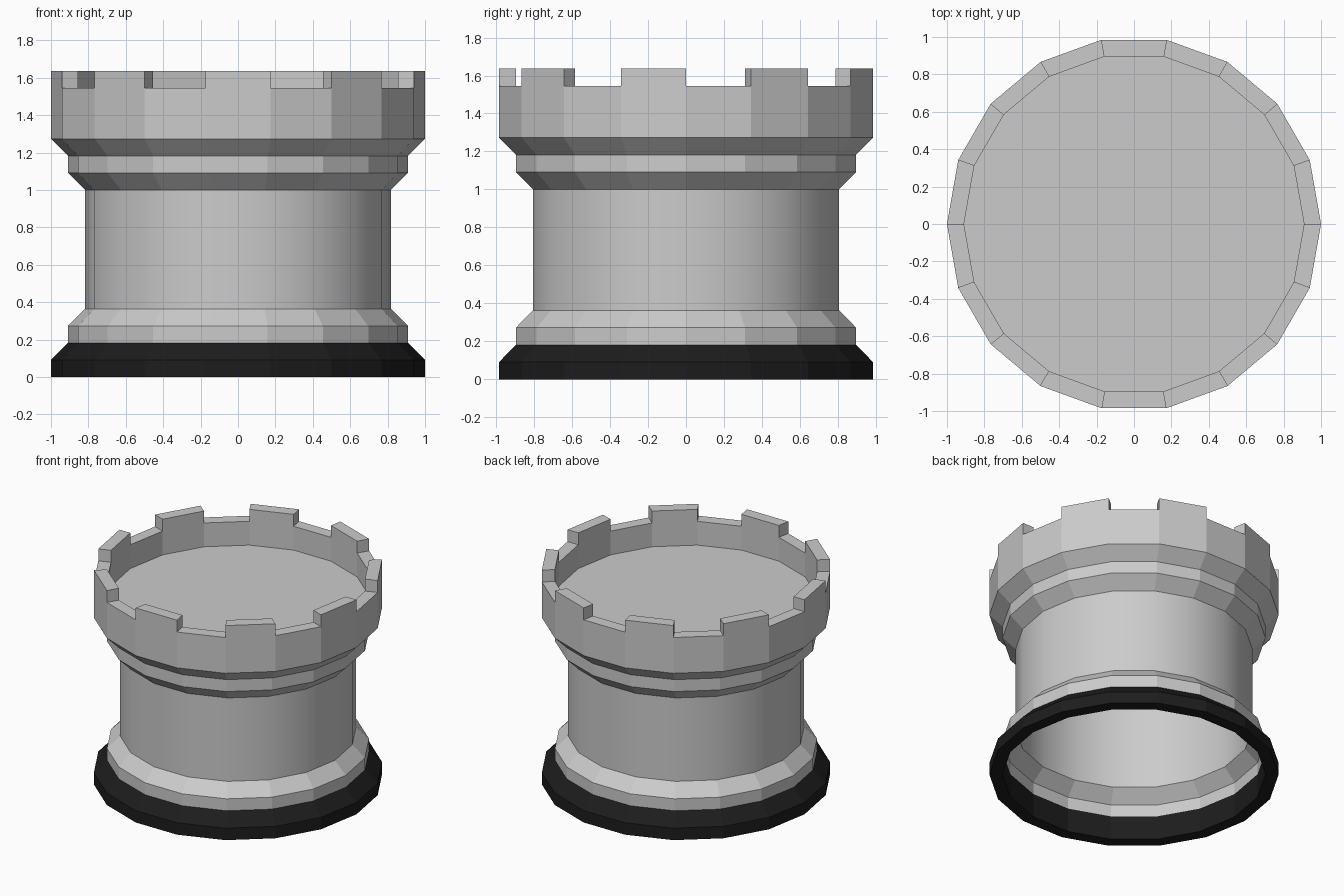
import bpy, bmesh, math

if "Cube" in bpy.data.objects:
    bpy.data.objects.remove(bpy.data.objects["Cube"])

N = 18          # sides of the tower
U = 1 / 11      # design unit: every size is a whole number of these


def add_lathe(name, profile, smooth=False, cap=False, closed=False, merlon_step=None, material=None):
    """Turn a (radius, height) profile around z with N flat sides."""
    bm = bmesh.new()
    rings = []
    for r, z in profile:
        rings.append([bm.verts.new((r * U * math.cos(2 * math.pi * i / N),
                                    r * U * math.sin(2 * math.pi * i / N), z * U))
                      for i in range(N)])
    pairs = list(zip(rings, rings[1:]))
    if closed:
        pairs.append((rings[-1], rings[0]))
    bands = []
    for low, high in pairs:
        bands.append([bm.faces.new((low[i], low[(i + 1) % N], high[(i + 1) % N], high[i]))
                      for i in range(N)])
    if cap:
        bm.faces.new(rings[-1])
    # raise every second sector of one band into a merlon
    if merlon_step is not None:
        res = bmesh.ops.extrude_discrete_faces(bm, faces=bands[merlon_step][1::2])
        verts = {v for f in res["faces"] for v in f.verts}
        bmesh.ops.translate(bm, verts=list(verts), vec=(0, 0, U))
    bm.normal_update()
    for f in bm.faces:
        f.smooth = smooth
    mesh = bpy.data.meshes.new(name)
    bm.to_mesh(mesh)
    bm.free()
    obj = bpy.data.objects.new(name, mesh)
    bpy.context.collection.objects.link(obj)
    if material:
        mesh.materials.append(material)
    return obj


black = bpy.data.materials.new("black")
black.diffuse_color = (0.012, 0.012, 0.012, 1)
black.use_nodes = True
black.node_tree.nodes["Principled BSDF"].inputs["Base Color"].default_value = black.diffuse_color

# black ring the tower stands on, open in the middle
add_lathe("base_ring", [(10, 0), (11, 0), (11, 1), (10, 2)], closed=True, material=black)
# stepped foot
add_lathe("foot_moulding", [(10, 2), (10, 3), (9, 4)])
# smooth hollow shaft
add_lathe("shaft", [(9, 4), (9, 11)], smooth=True)
# stepped collar flaring out under the parapet
add_lathe("collar", [(9, 11), (10, 12), (10, 13), (11, 14)])
# crenellated parapet with a sunken floor
add_lathe("parapet", [(11, 14), (11, 17), (10, 17), (10, 15)], cap=True, merlon_step=1)
